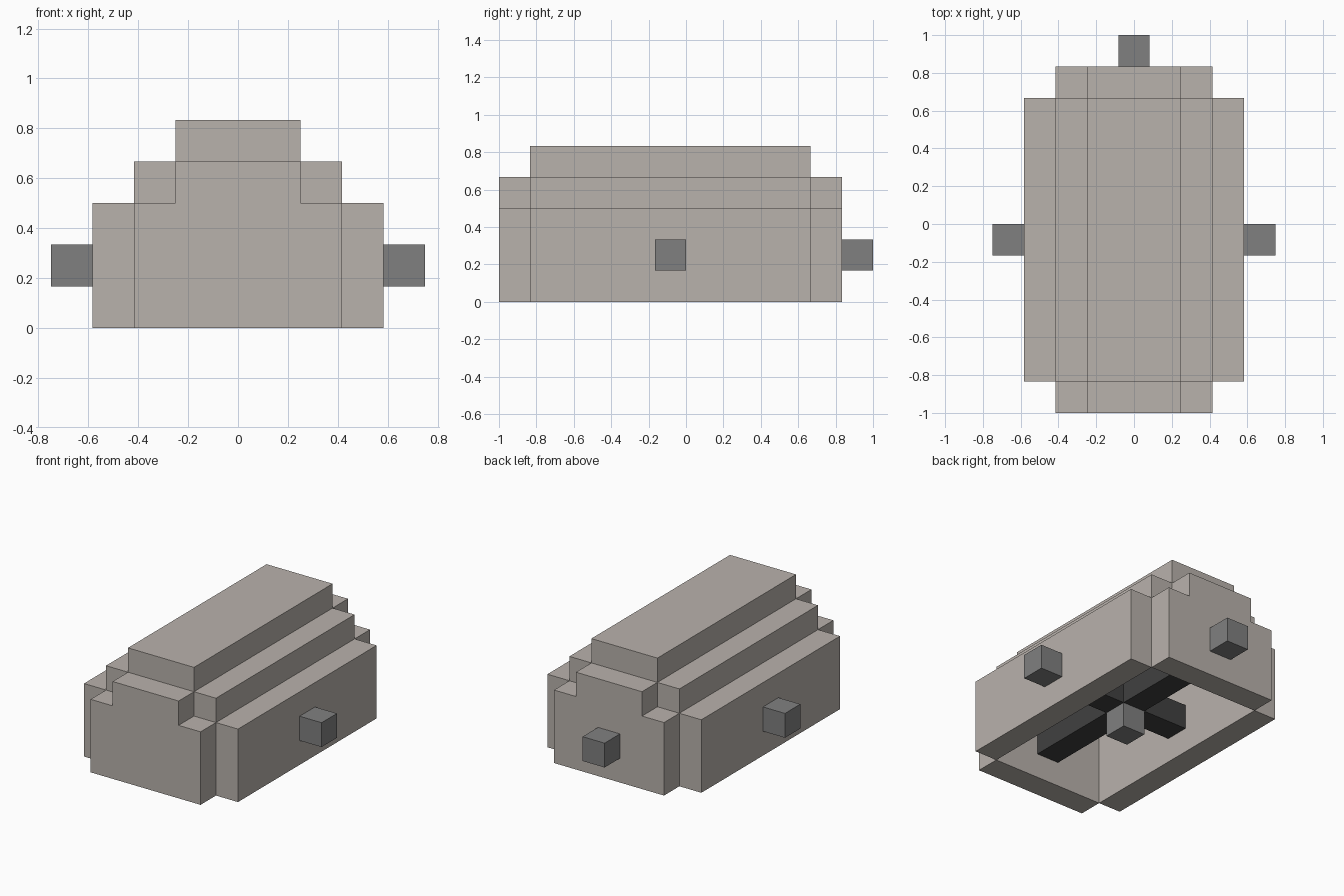
import bpy
import bmesh

U = 1 / 6  # one block

if "Cube" in bpy.data.objects:
    bpy.data.objects.remove(bpy.data.objects["Cube"], do_unlink=True)


def material(name, srgb):
    mat = bpy.data.materials.new(name)
    mat.use_nodes = True
    lin = [((c / 255 + 0.055) / 1.055) ** 2.4 for c in srgb] + [1]
    mat.diffuse_color = lin
    mat.node_tree.nodes["Principled BSDF"].inputs["Base Color"].default_value = lin
    return mat


STONE = material("warm_grey_stone", (185, 178, 172))
STEEL = material("mid_grey", (128, 128, 128))
DARK = material("dark_grey", (64, 64, 64))


def add_object(name, bm, mat):
    mesh = bpy.data.meshes.new(name)
    bmesh.ops.recalc_face_normals(bm, faces=bm.faces)
    bm.to_mesh(mesh)
    bm.free()
    mesh.materials.append(mat)
    obj = bpy.data.objects.new(name, mesh)
    bpy.context.collection.objects.link(obj)


def box(name, mat, x, y, z):
    """Box between the given (low, high) block ranges."""
    bm = bmesh.new()
    bmesh.ops.create_cube(bm, size=1)
    for v in bm.verts:
        for i, (lo, hi) in enumerate((x, y, z)):
            v.co[i] = (lo if v.co[i] < 0 else hi) * U
    add_object(name, bm, mat)


def end_wall(name, y0, y1):
    """Stepped end plate, extruded along y."""
    half = [(2.5, 0), (2.5, 3), (1.5, 3), (1.5, 4)]
    outline = half + [(-x, z) for x, z in reversed(half)]
    bm = bmesh.new()
    face = bm.faces.new([bm.verts.new((x * U, y0 * U, z * U)) for x, z in outline])
    new = bmesh.ops.extrude_face_region(bm, geom=[face])["geom"]
    verts = [g for g in new if isinstance(g, bmesh.types.BMVert)]
    bmesh.ops.translate(bm, verts=verts, vec=(0, (y1 - y0) * U, 0))
    add_object(name, bm, mat=STONE)


# Hollow stepped housing
LENGTH = (-5, 4)
end_wall("front_wall", -6, -5)
end_wall("back_wall", 4, 5)
box("roof", STONE, (-1.5, 1.5), LENGTH, (4, 5))
for side, s in (("left", 1), ("right", -1)):
    def span(a, b):
        return tuple(sorted((a * s, b * s)))
    box(side + "_wall", STONE, span(2.5, 3.5), LENGTH, (0, 3))
    box(side + "_shoulder", STONE, span(1.5, 2.5), LENGTH, (3, 4))
    # Side connector and its inner arm
    box(side + "_connector", STEEL, span(3.5, 4.5), (-1, 0), (1, 2))
    box(side + "_inner_arm", DARK, span(0.5, 2.5), (-1, 0), (1, 2))

# Inner lengthwise bar with back and bottom connectors
box("inner_bar", DARK, (-0.5, 0.5), LENGTH, (1, 2))
box("back_connector", STEEL, (-0.5, 0.5), (5, 6), (1, 2))
box("bottom_connector", STEEL, (-0.5, 0.5), (-1, 0), (0, 1))
